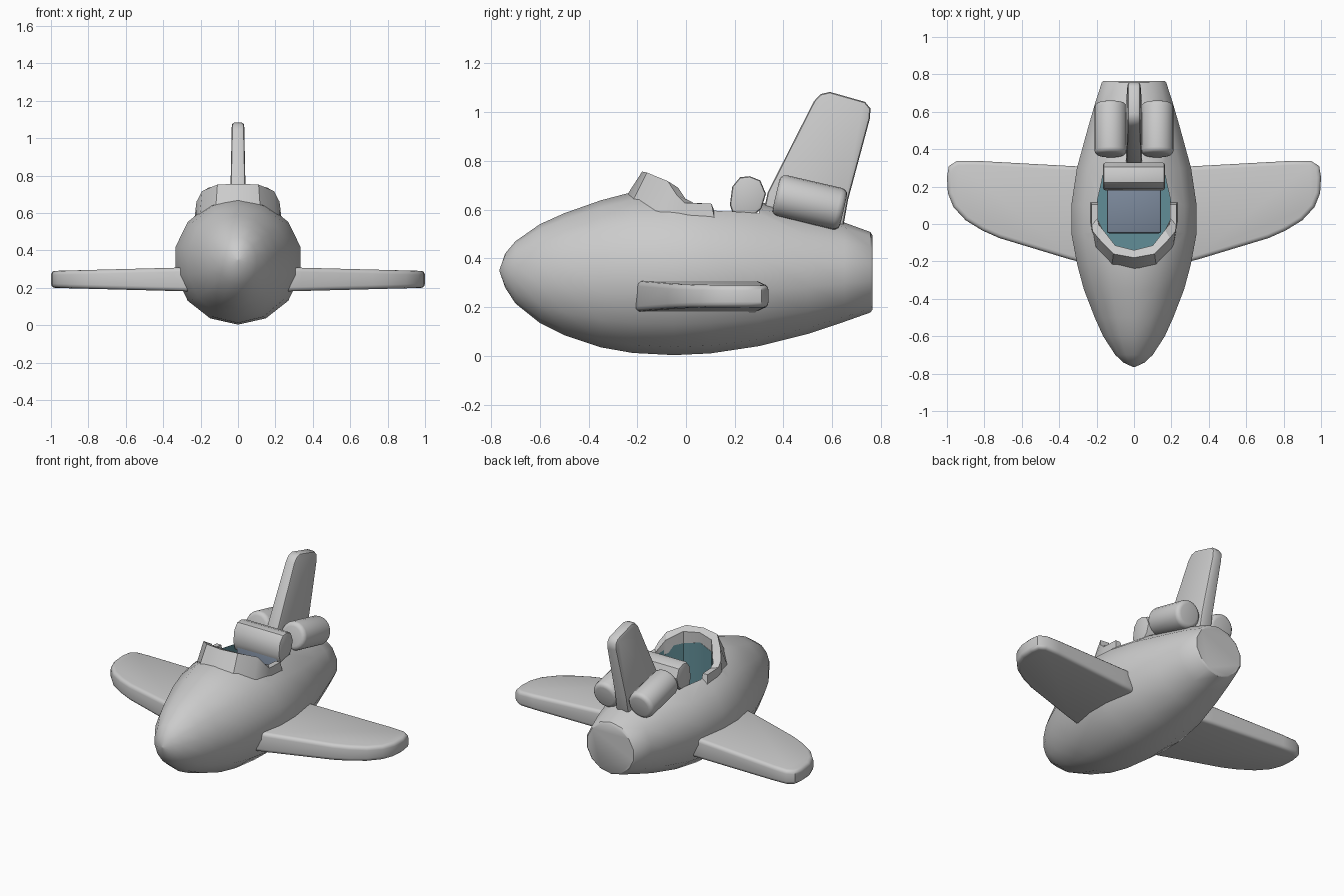
import bpy, bmesh, math
from mathutils import Matrix

if "Cube" in bpy.data.objects:
    bpy.data.objects.remove(bpy.data.objects["Cube"])


def make(name, bm, mat=None, bevel=0, segs=2, mirror=False):
    """Turn a bmesh into a finished, smooth-by-angle object."""
    bmesh.ops.recalc_face_normals(bm, faces=bm.faces)
    me = bpy.data.meshes.new(name)
    bm.to_mesh(me)
    bm.free()
    ob = bpy.data.objects.new(name, me)
    bpy.context.collection.objects.link(ob)
    if mat:
        me.materials.append(mat)
    if bevel:
        m = ob.modifiers.new("bevel", 'BEVEL')
        m.width, m.segments, m.limit_method = bevel, segs, 'ANGLE'
        m.angle_limit = math.radians(50)
    if mirror:
        ob.modifiers.new("mirror", 'MIRROR').use_mirror_merge = False
    return ob


def finish(ob, angle=35):
    bpy.ops.object.select_all(action='DESELECT')
    bpy.context.view_layer.objects.active = ob
    ob.select_set(True)
    for m in list(ob.modifiers):
        bpy.ops.object.modifier_apply(modifier=m.name)
    bpy.ops.object.shade_smooth_by_angle(angle=math.radians(angle))


def loft(rings, closed=True):
    """Bridge equal-length rings of points and cap both ends."""
    bm = bmesh.new()
    vs = [[bm.verts.new(p) for p in r] for r in rings]
    n = len(vs[0])
    for a, b in zip(vs, vs[1:]):
        for i in range(n):
            j = (i + 1) % n
            bm.faces.new((a[i], a[j], b[j], b[i]))
    bm.faces.new(vs[0])
    bm.faces.new(vs[-1])
    return bm


def box(x, y0, y1, z0, z1):
    return loft([[(-x, y0, z), (x, y0, z), (x, y1, z), (-x, y1, z)] for z in (z0, z1)])


def color(name, rgb):
    m = bpy.data.materials.new(name)
    m.diffuse_color = (*rgb, 1)
    m.use_nodes = True
    m.node_tree.nodes["Principled BSDF"].inputs["Base Color"].default_value = m.diffuse_color
    return m


teal = color("cockpit_teal", (0.12, 0.27, 0.31))
blue = color("seat_blue", (0.2, 0.25, 0.33))
grey = color("body_grey", (0.8, 0.8, 0.8))

# Fuselage: 14-sided rings (y, half width, top z, bottom z)
stations = [(-.765, .004, .354, .346), (-.742, .055, .42, .28), (-.7, .1, .47, .215),
            (-.6, .165, .54, .135), (-.5, .21, .585, .085), (-.35, .268, .638, .035),
            (-.22, .303, .672, .012), (-.05, .335, .68, .003), (.1, .335, .668, .01),
            (.3, .305, .632, .04), (.5, .25, .585, .09), (.65, .207, .547, .14),
            (.757, .172, .508, .178), (.765, .163, .495, .19)]
N = 14
rings = []
for y, w, t, b in stations:
    ring = []
    for i in range(N):
        a = 2 * math.pi * i / N
        ring.append((w / math.cos(math.pi / N) * math.sin(a), y,
                     (t + b) / 2 + (t - b) / 2 * math.cos(a)))
    rings.append(ring)
fuselage = make("fuselage", loft(rings), grey)

# Cockpit opening, cut with a teal prism
half = [(.1, -.115), (.167, -.03), (.192, .02), (.195, .13), (.172, .23), (.16, .3)]
plan = [(0, -.142)] + half + [(-x, y) for x, y in reversed(half)]
cutter = make("cockpit_cutter", loft([[(x, y, z) for x, y in plan] for z in (.36, .9)]), teal)
cutter.hide_render = True
cut = fuselage.modifiers.new("cockpit", 'BOOLEAN')
cut.object, cut.operation, cut.solver = cutter, 'DIFFERENCE', 'EXACT'
cut.material_mode = 'TRANSFER'
finish(fuselage)
bpy.data.objects.remove(cutter)

# Windshield rim: sections of outer bottom, outer top, inner top, inner bottom
rim = [((0, -.255, .64), (0, -.18, .756), (0, -.14, .74), (0, -.145, .64)),
       ((.12, -.232, .61), (.11, -.16, .752), (.1, -.115, .73), (.1, -.118, .63)),
       ((.207, -.14, .56), (.192, -.075, .717), (.165, -.032, .69), (.165, -.032, .6)),
       ((.225, -.045, .55), (.222, -.038, .66), (.19, -.002, .645), (.19, .01, .59)),
       ((.235, .02, .55), (.226, -.005, .628), (.193, .03, .628), (.193, .03, .585)),
       ((.235, .12, .55), (.226, .105, .624), (.193, .105, .624), (.193, .12, .585))]
left = [[(-x, y, z) for x, y, z in s] for s in reversed(rim[1:])]
finish(make("windshield_rim", loft(left + rim)), 30)

# Seat
finish(make("seat_cushion", box(.145, -.05, .2, .355, .43), blue, .012))
finish(make("seat_back", box(.145, .19, .29, .355, .6), blue, .012))
prof = [(.18, .62), (.19, .695), (.222, .733), (.262, .737), (.305, .72), (.328, .665),
        (.31, .605), (.26, .56), (.2, .56)]
finish(make("headrest", loft([[(x, y, z) for y, z in prof] for x in (-.165, .165)]),
            None, .012), 30)

# Wings: outline tapering in thickness towards the tip
outline = [(.2, -.225), (.34, -.19), (.72, -.075), (.81, -.035), (.9, .02), (.965, .09),
           (.995, .165), (1, .25), (.99, .31), (.945, .338), (.85, .338), (.34, .31), (.2, .303)]
wing = loft([[(x, y, .245 + s * (.071 - .026 * x)) for x, y in outline] for s in (-1, 1)])
finish(make("wings", wing, None, .022, 3, True), 40)

# Tail fin
fin = [(.31, .55), (.335, .67), (.525, 1.045), (.552, 1.074), (.59, 1.083), (.735, 1.042),
       (.757, 1.015), (.755, .975), (.665, .64), (.64, .5)]
finish(make("tail_fin", loft([[(s * (.045 - .012 * (z - .5) / .58), y, z) for y, z in fin]
                              for s in (-1, 1)]), None, .014), 40)

# Engine pods, tilted backwards and mirrored
pod = bmesh.new()
tilt = (Matrix.Translation((.125, .508, .63)) @ Matrix.Rotation(math.radians(-13), 4, 'X')
        @ Matrix.Rotation(math.pi / 2, 4, 'X'))
bmesh.ops.create_cone(pod, cap_ends=True, segments=20, radius1=.087, radius2=.087,
                      depth=.285, matrix=tilt)
finish(make("engine_pods", pod, None, .026, 3, True), 40)
